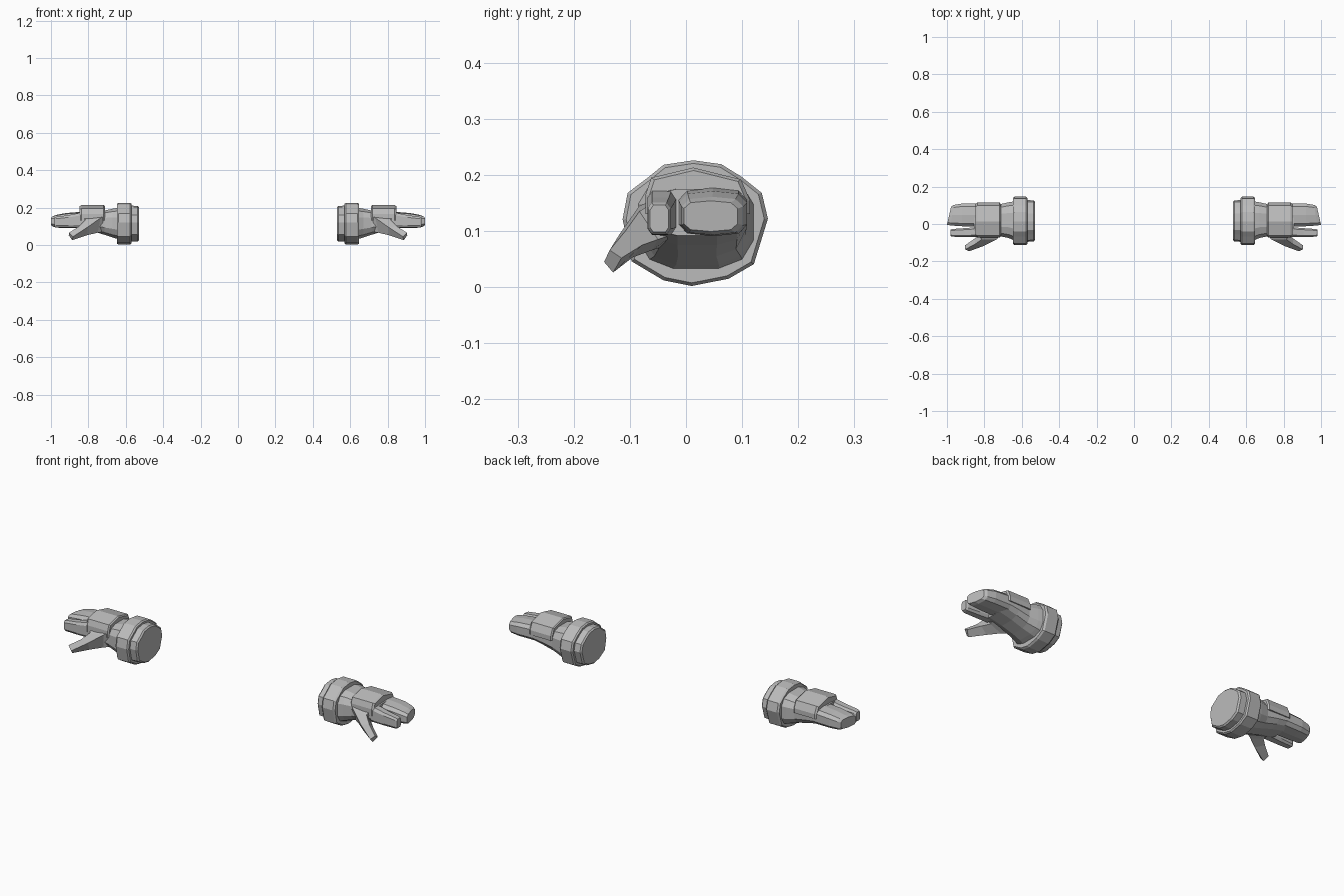
import bpy, bmesh, math

grey = bpy.data.materials.new("armour_grey")
grey.diffuse_color = (0.5, 0.5, 0.5, 1)


def loft(name, rings):
    """Skin a closed, capped solid through rings of equal size, mirrored for the other hand."""
    bm = bmesh.new()
    loops = [[bm.verts.new(p) for p in r] for r in rings]
    n = len(loops[0])
    for a, b in zip(loops, loops[1:]):
        for i in range(n):
            j = (i + 1) % n
            bm.faces.new((a[i], a[j], b[j], b[i]))
    bm.faces.new(loops[0][::-1])
    bm.faces.new(loops[-1])
    bmesh.ops.recalc_face_normals(bm, faces=bm.faces)
    mesh = bpy.data.meshes.new(name)
    bm.to_mesh(mesh)
    bm.free()
    mesh.materials.append(grey)
    obj = bpy.data.objects.new(name, mesh)
    bpy.context.collection.objects.link(obj)
    mod = obj.modifiers.new("other_hand", 'MIRROR')
    mod.use_axis = (True, False, False)
    return obj


def scaled(profile, x, s, cy=0.015, cz=0.115):
    return [(x, cy + (y - cy) * s, cz + (z - cz) * s) for y, z in profile]


def rounded(x, y0, y1, z0, z1, n=12, power=0.7, skew=0.0):
    """Rounded-box cross-section; skew pulls the outer (high y) side back in x."""
    pts = []
    for i in range(n):
        a = 2 * math.pi * (i + 0.5) / n
        c, s = math.cos(a), math.sin(a)
        u = math.copysign(abs(c) ** power, c)
        v = math.copysign(abs(s) ** power, s)
        m = math.cos(math.pi / n) ** power
        u, v = u / m, v / m
        pts.append((x - skew * (u + 1) / 2,
                    (y0 + y1) / 2 + u * (y1 - y0) / 2,
                    (z0 + z1) / 2 + v * (z1 - z0) / 2))
    return pts


# Wrist cuff: stepped, chamfered ring
cuff = [(-0.04, 0.218), (0.013, 0.226), (0.063, 0.219), (0.10, 0.196),
        (0.135, 0.168), (0.146, 0.122), (0.121, 0.041), (0.076, 0.015),
        (0.01, 0.002), (-0.04, 0.012), (-0.097, 0.046), (-0.113, 0.121),
        (-0.104, 0.168), (-0.067, 0.196)]
loft("wrist_cuff", [scaled(cuff, x, s) for x, s in (
    (0.530, 0.79), (0.537, 0.85), (0.570, 0.86), (0.570, 0.95),
    (0.577, 1.0), (0.638, 1.0), (0.647, 0.95), (0.647, 0.84))])

# Palm: tapers from the cuff to the knuckles
loft("palm", [rounded(*s) for s in (
    (0.635, -0.090, 0.122, 0.030, 0.200),
    (0.670, -0.075, 0.116, 0.040, 0.194),
    (0.715, -0.066, 0.106, 0.055, 0.184),
    (0.780, -0.068, 0.108, 0.075, 0.178),
    (0.855, -0.069, 0.109, 0.092, 0.175))])

# Plate on the back of the hand, chamfered at both ends
plate = [(-0.072, 0.130), (-0.072, 0.165), (-0.062, 0.195), (0.013, 0.213),
         (0.098, 0.192), (0.114, 0.155), (0.114, 0.130)]
loft("back_plate", [scaled(plate, x, s, 0.02, 0.14) for x, s in (
    (0.712, 0.93), (0.718, 1.0), (0.838, 1.0), (0.847, 0.93))])

# Three outer fingers joined, then the separate index finger
loft("joined_fingers", [rounded(x, a, b, c, d, 10, 0.6, k) for x, a, b, c, d, k in (
    (0.830, -0.014, 0.109, 0.092, 0.177, 0.0),
    (0.920, -0.012, 0.109, 0.092, 0.170, 0.0),
    (0.980, -0.008, 0.102, 0.094, 0.160, 0.016),
    (1.000, -0.004, 0.092, 0.100, 0.153, 0.022))])
loft("index_finger", [rounded(x, a, b, c, d, 8, 0.5) for x, a, b, c, d in (
    (0.830, -0.069, -0.016, 0.093, 0.175),
    (0.905, -0.069, -0.022, 0.093, 0.160),
    (0.972, -0.068, -0.027, 0.094, 0.151),
    (0.982, -0.064, -0.031, 0.098, 0.146))])

# Thumb: reaches forward, outward and down
loft("thumb", [
    [(0.690, -0.035, 0.165), (0.840, -0.030, 0.170), (0.830, -0.020, 0.095), (0.690, -0.030, 0.075)],
    [(0.735, -0.083, 0.145), (0.815, -0.083, 0.135), (0.820, -0.050, 0.085), (0.750, -0.060, 0.066)],
    [(0.805, -0.118, 0.095), (0.850, -0.108, 0.100), (0.852, -0.078, 0.075), (0.805, -0.095, 0.053)],
    [(0.882, -0.146, 0.045), (0.903, -0.136, 0.066), (0.905, -0.115, 0.052), (0.886, -0.130, 0.026)]])
